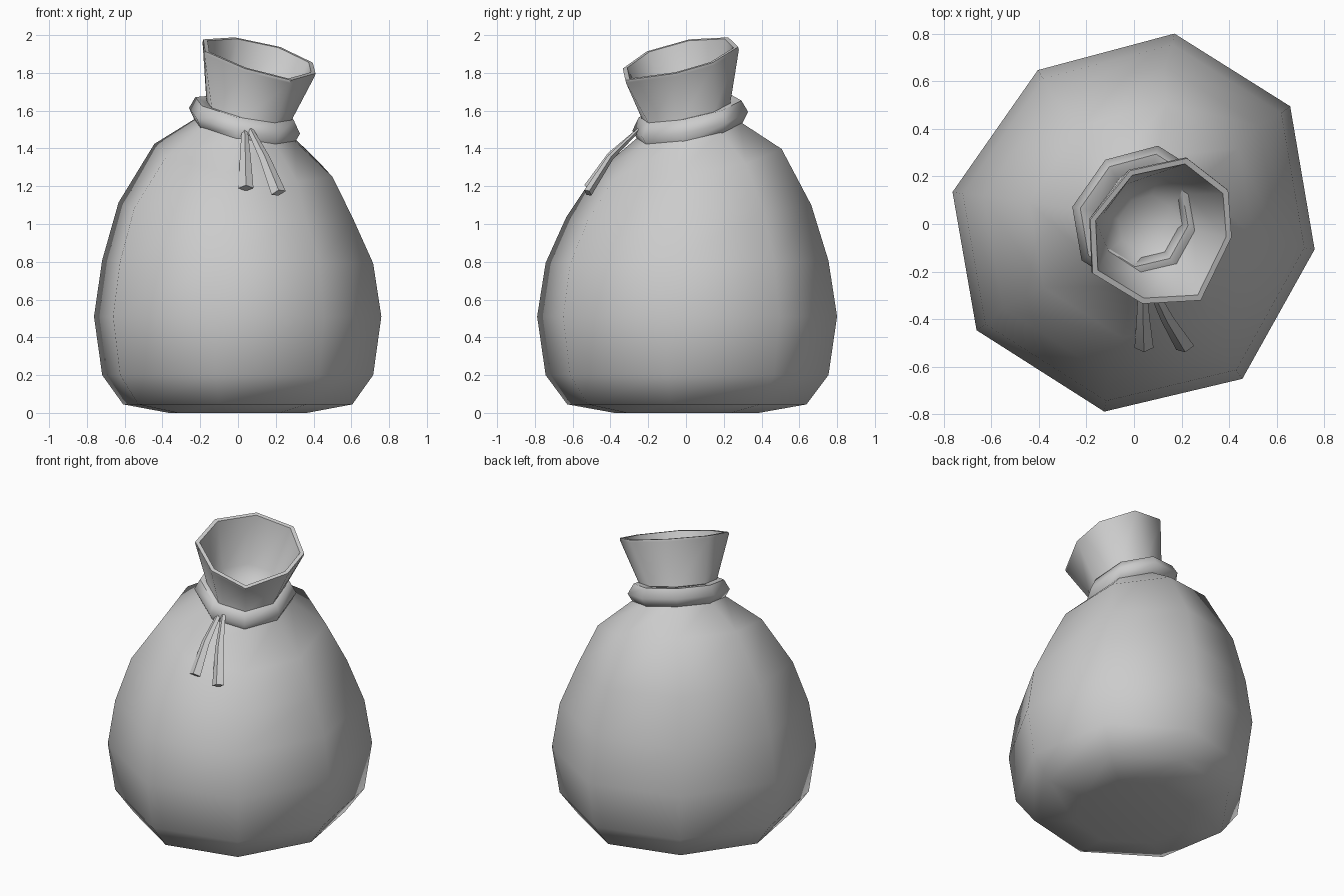
import bpy, bmesh
from math import sin, cos, pi, radians
from mathutils import Vector

cube = bpy.data.objects.get("Cube")
if cube:
    bpy.data.objects.remove(cube, do_unlink=True)

# Single cloth colour
cloth = bpy.data.materials.new("grey cloth")
cloth.use_nodes = True
cloth.diffuse_color = (0.6, 0.6, 0.6, 1)
cloth.node_tree.nodes["Principled BSDF"].inputs["Base Color"].default_value = (0.6, 0.6, 0.6, 1)

# Slightly uneven eight-sided outlines, as (angle, radius factor)
BODY = [(-8, .97), (37, 1.04), (78, 1.035), (122, .965),
        (170, .98), (214, 1.01), (261, 1.01), (305, 1.005)]
MOUTH = [(-5, .96), (31, 1.06), (70, 1.04), (117, .91),
         (171, .96), (212, 1.08), (256, 1.01), (300, 1.08)]


def ring(radius, x, y, z, slope=0, outline=BODY):
    """Loop of points leaning down towards +x and -y."""
    pts = []
    for angle, factor in outline:
        dx = radius * factor * cos(radians(angle))
        dy = radius * factor * sin(radians(angle))
        pts.append(Vector((x + dx, y + dy, z + slope * (dy - dx))))
    return pts


def loft(name, loops, closed=False, smooth=60):
    """Skin a list of loops, capping the ends unless closed on itself."""
    bm = bmesh.new()
    rows = [[bm.verts.new(p) for p in loop] for loop in loops]
    n = len(rows[0])
    pairs = list(zip(rows, rows[1:]))
    if closed:
        pairs.append((rows[-1], rows[0]))
    for a, b in pairs:
        for i in range(n):
            j = (i + 1) % n
            bm.faces.new((a[i], a[j], b[j], b[i]))
    if not closed:
        bm.faces.new(rows[0][::-1])
        bm.faces.new(rows[-1])
    bmesh.ops.recalc_face_normals(bm, faces=bm.faces)
    mesh = bpy.data.meshes.new(name)
    bm.to_mesh(mesh)
    bm.free()
    mesh.materials.append(cloth)
    obj = bpy.data.objects.new(name, mesh)
    bpy.context.collection.objects.link(obj)
    bpy.ops.object.select_all(action='DESELECT')
    obj.select_set(True)
    bpy.context.view_layer.objects.active = obj
    bpy.ops.object.shade_smooth_by_angle(angle=radians(smooth))
    return obj


# Sack: base, belly, shoulders, neck, flared mouth and the inside of the mouth
loft("sack", [
    ring(.38, 0, 0, 0),
    ring(.63, 0, 0, .045),
    ring(.745, 0, 0, .2),
    ring(.79, 0, 0, .51),
    ring(.745, 0, 0, .8, .01),
    ring(.645, -.01, .01, 1.07, .06),
    ring(.49, .03, .01, 1.335, .16),
    ring(.27, .04, .01, 1.5, .2),
    ring(.23, .055, 0, 1.59, .22),
    ring(.312, .108, -.025, 1.87, .27, MOUTH),
    ring(.312, .112, -.029, 1.885, .27, MOUTH),
    ring(.288, .112, -.029, 1.885, .27, MOUTH),
    ring(.2, .06, 0, 1.6, .22),
    ring(.12, .05, 0, 1.52, .2),
])

# Rolled tie around the neck
SIDES = 6
loft("neck_tie", [
    ring(.235 + .07 * cos(2 * pi * k / SIDES), .035, .02,
         1.545 + .076 * sin(2 * pi * k / SIDES), .2)
    for k in range(SIDES)], closed=True)


def strap(name, path, widths):
    """Tapered four-sided cord end with a ridge along the front."""
    along = (path[-1] - path[0]).normalized()
    side = along.cross(Vector((0, -.75, .65))).normalized()
    out = side.cross(along).normalized()
    loops = []
    for p, w in zip(path, widths):
        loops.append([p + side * w, p + out * w * .6,
                      p - side * w, p - out * w * .6])
    loft(name, loops, smooth=30)


# Two loose cord ends hanging over the front
for name, top_x, end_x, end_z in (("right_cord_end", .035, .042, 1.19),
                                  ("left_cord_end", .065, .215, 1.165)):
    top = Vector((top_x, -.25, 1.5))
    end = Vector((end_x, -.52, end_z))
    middle = top.lerp(end, .5) + Vector((0, -.015, .02))
    strap(name, [top, middle, end], (.016, .028, .04))
